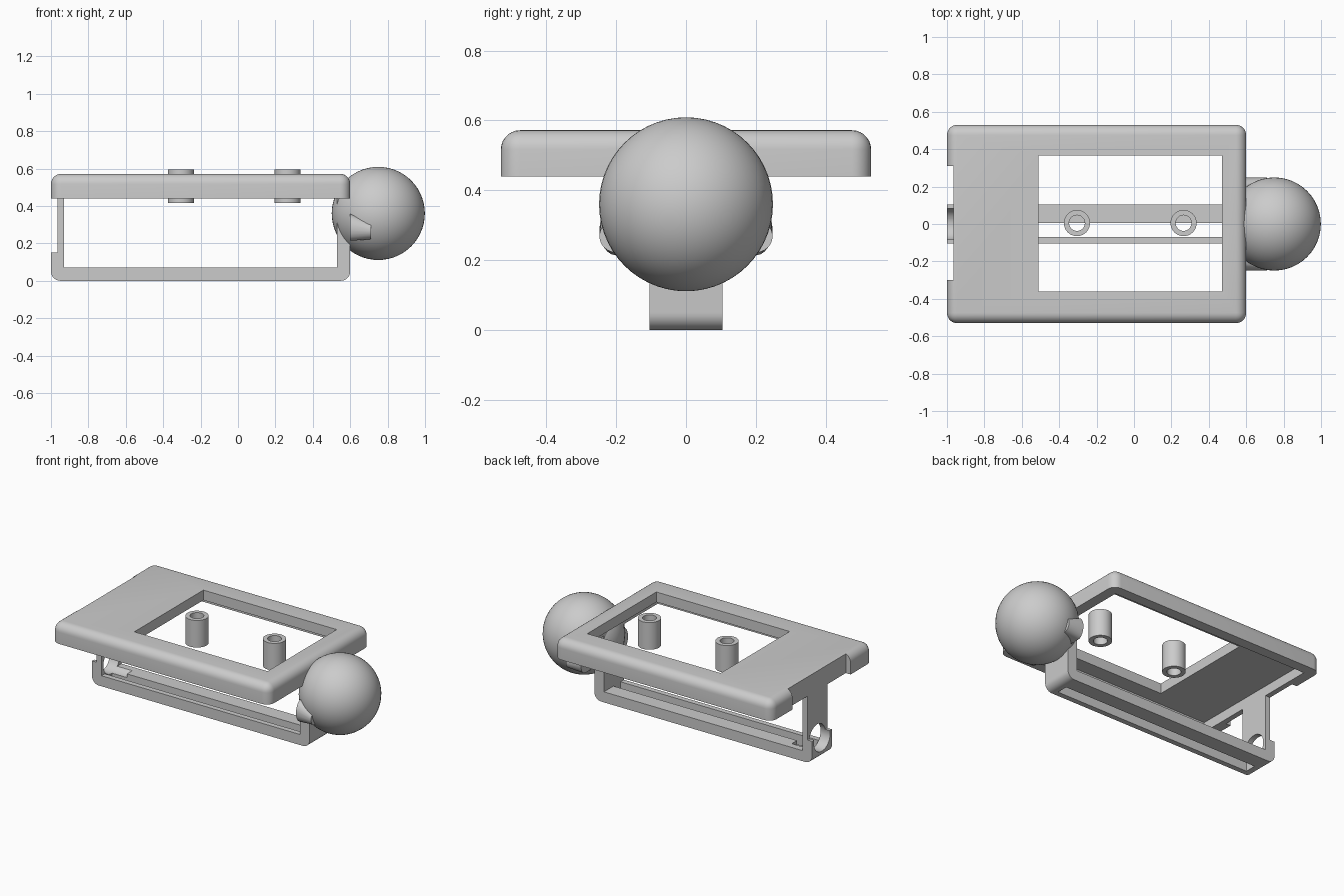
import bpy, bmesh, math
from mathutils import Matrix, Vector

if "Cube" in bpy.data.objects:
    bpy.data.objects.remove(bpy.data.objects["Cube"], do_unlink=True)

grey = bpy.data.materials.new("plain grey")
grey.use_nodes = True
grey.diffuse_color = (0.6, 0.6, 0.6, 1)
grey.node_tree.nodes["Principled BSDF"].inputs["Base Color"].default_value = (0.6, 0.6, 0.6, 1)


def finish(bm, name):
    bmesh.ops.recalc_face_normals(bm, faces=bm.faces)
    mesh = bpy.data.meshes.new(name)
    bm.to_mesh(mesh)
    bm.free()
    mesh.materials.append(grey)
    obj = bpy.data.objects.new(name, mesh)
    bpy.context.collection.objects.link(obj)
    return obj


def activate(obj):
    bpy.ops.object.select_all(action='DESELECT')
    obj.select_set(True)
    bpy.context.view_layer.objects.active = obj


def box(name, x, y, z, radius=0, rounded=None):
    """Box from ranges; edges whose ends satisfy `rounded` are filleted."""
    bm = bmesh.new()
    bmesh.ops.create_cube(bm, size=1)
    for v in bm.verts:
        v.co = Vector([r[0] + (c + 0.5) * (r[1] - r[0]) for c, r in zip(v.co, (x, y, z))])
    if radius:
        edges = [e for e in bm.edges if rounded(e.verts[0].co, e.verts[1].co)]
        bmesh.ops.bevel(bm, geom=edges, offset=radius, segments=7, profile=0.5, affect='EDGES')
    return finish(bm, name)


def cylinder(name, radius, depth, centre, along_x=False):
    bm = bmesh.new()
    turn = Matrix.Rotation(math.pi / 2, 4, 'Y') if along_x else Matrix()
    bmesh.ops.create_cone(bm, cap_ends=True, segments=40, radius1=radius, radius2=radius,
                          depth=depth, matrix=Matrix.Translation(centre) @ turn)
    return finish(bm, name)


def cut(obj, *cutters):
    activate(obj)
    for c in cutters:
        c.hide_render = True
        mod = obj.modifiers.new("cut", 'BOOLEAN')
        mod.operation = 'DIFFERENCE'
        mod.solver = 'EXACT'
        mod.object = c
        bpy.ops.object.modifier_apply(modifier=mod.name)
    for c in cutters:
        bpy.data.objects.remove(c, do_unlink=True)


def smooth(obj):
    activate(obj)
    bpy.ops.object.shade_smooth_by_angle(angle=math.radians(30))


def end_notch():
    return box("notch_cutter", (-1.1, -0.965), (-0.3, 0.31), (0.15, 0.7))


# Hollow cover with rounded upper edges, a window and a notch in one end
cover = box("cover", (-1, 0.6), (-0.53, 0.53), (0.44, 0.572), 0.055,
            lambda a, b: max(a.z, b.z) > 0.5)
cut(cover,
    box("cavity_cutter", (-0.93, 0.53), (-0.46, 0.46), (0.3, 0.505)),
    box("window_cutter", (-0.51, 0.47), (-0.36, 0.365), (0.4, 0.7)),
    end_notch())
smooth(cover)

# U-shaped bracket hanging below the cover
bracket = box("bracket", (-1, 0.6), (-0.105, 0.105), (0, 0.44), 0.05,
              lambda a, b: max(a.z, b.z) < 0.1 and abs(a.x - b.x) < 0.01)
cut(bracket,
    box("opening_cutter", (-0.93, 0.53), (-0.2, 0.2), (0.07, 0.6)),
    box("slot_cutter", (-0.93, 0.53), (-0.07, 0.005), (-0.1, 0.2)),
    end_notch(),
    cylinder("hole_cutter", 0.085, 0.3, (-0.97, 0, 0.13), True))
smooth(bracket)

# Two hollow posts inside the window
for name, x in (("right_post", -0.305), ("left_post", 0.265)):
    post = cylinder(name, 0.07, 0.18, (x, 0.005, 0.505))
    cut(post, cylinder("bore_cutter", 0.042, 0.4, (x, 0.005, 0.505)))
    smooth(post)

# Ball at the end
bm = bmesh.new()
bmesh.ops.create_uvsphere(bm, u_segments=48, v_segments=28, radius=0.249,
                          matrix=Matrix.Translation((0.75, 0, 0.36)))
smooth(finish(bm, "ball"))

# Tapered collar that joins the ball to the bracket
bm = bmesh.new()
for x, low, high in ((0.6, 0.214, 0.357), (0.71, 0.222, 0.315)):
    mid, half = (low + high) / 2, (high - low) / 2
    for side in (-1, 1):
        for i in range(13):
            a = math.pi * (i / 12 - 0.5)
            bm.verts.new((x, side * (0.2 + 0.048 * math.cos(a)), mid + half * math.sin(a)))
bmesh.ops.convex_hull(bm, input=bm.verts)
smooth(finish(bm, "collar"))
